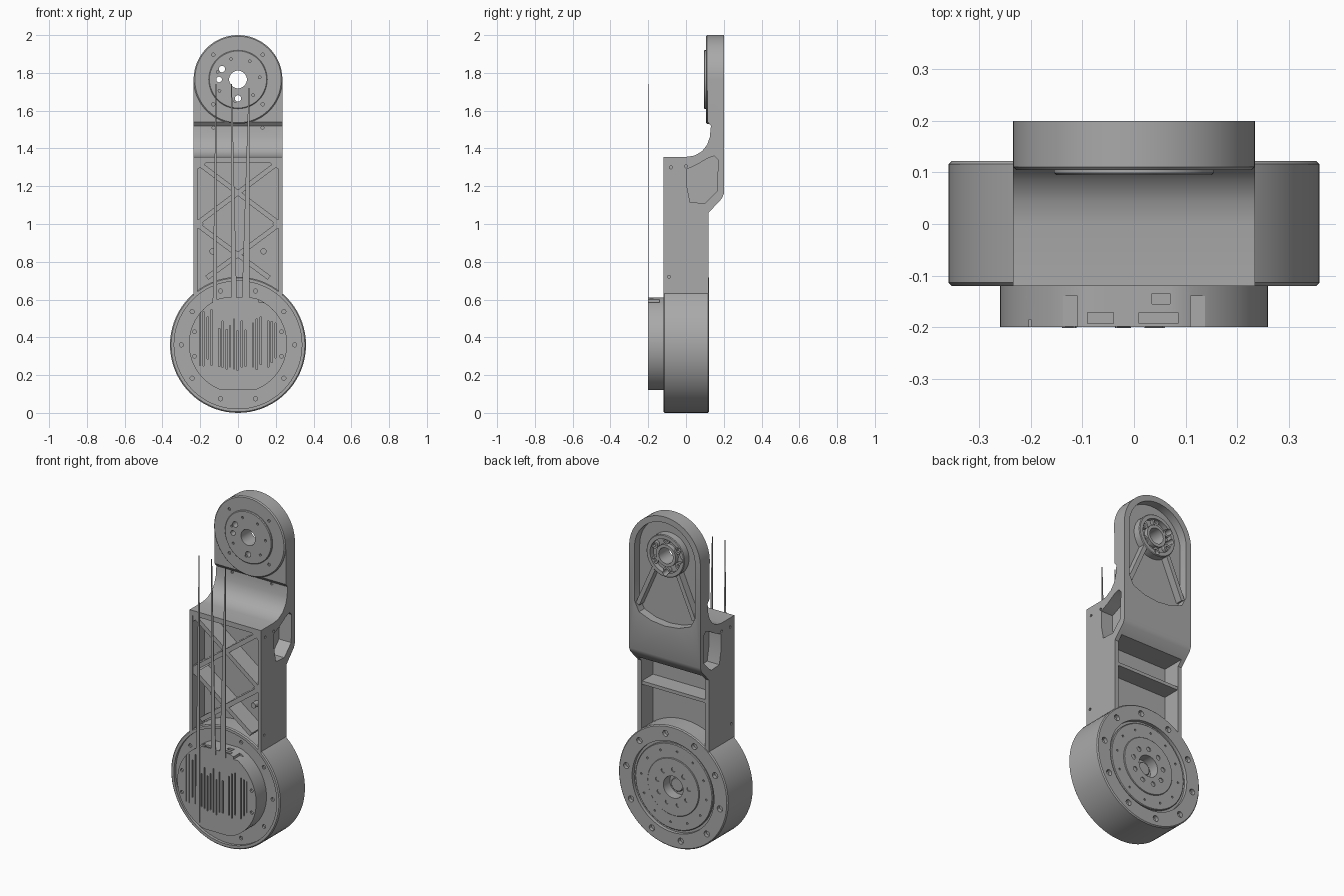
import bpy, bmesh, math, random

if "Cube" in bpy.data.objects:
    bpy.data.objects.remove(bpy.data.objects["Cube"])

grey = bpy.data.materials.new("machined_grey")
grey.use_nodes = True
COLOUR = (0.4, 0.4, 0.4, 1)
grey.diffuse_color = COLOUR
grey.node_tree.nodes["Principled BSDF"].inputs["Base Color"].default_value = COLOUR

DRUM_Z, HUB_Z, HALF = 0.36, 1.765, 0.235


def circle(x, z, r, n=48, start=0.0, sweep=2 * math.pi):
    steps = n if sweep > 6.28 else n - 1
    return [(x + r * math.cos(start + sweep * i / steps),
             z + r * math.sin(start + sweep * i / steps)) for i in range(n)]


def rect(x0, z0, x1, z1):
    return [(x0, z0), (x1, z0), (x1, z1), (x0, z1)]


def beam(a, b, w):
    dx, dz = b[0] - a[0], b[1] - a[1]
    k = w / 2 / math.hypot(dx, dz)
    ox, oz = -dz * k, dx * k
    return [(a[0] + ox, a[1] + oz), (a[0] - ox, a[1] - oz),
            (b[0] - ox, b[1] - oz), (b[0] + ox, b[1] + oz)]


def ring_of(n, z, radius, r, offset=0.0):
    return [circle(radius * math.cos(offset + math.tau * i / n),
                   z + radius * math.sin(offset + math.tau * i / n), r, 12) for i in range(n)]


def apply(obj, mod):
    bpy.context.view_layer.objects.active = obj
    bpy.ops.object.modifier_apply(modifier=mod.name)


def prism(name, polys, lo, hi, axis="y", bevel=0.0):
    """Extrude outlines along y (x, z outline) or along x (y, z outline)."""
    bm = bmesh.new()
    for pts in polys:
        def ring(d):
            return [bm.verts.new((u, d, v) if axis == "y" else (d, u, v)) for u, v in pts]
        a, b = ring(lo), ring(hi)
        bm.faces.new(a)
        bm.faces.new(b[::-1])
        for i in range(len(a)):
            j = (i + 1) % len(a)
            bm.faces.new((a[i], b[i], b[j], a[j]))
    bmesh.ops.recalc_face_normals(bm, faces=bm.faces)
    mesh = bpy.data.meshes.new(name)
    bm.to_mesh(mesh)
    bm.free()
    mesh.materials.append(grey)
    obj = bpy.data.objects.new(name, mesh)
    bpy.context.collection.objects.link(obj)
    if bevel:
        mod = obj.modifiers.new("edge", "BEVEL")
        mod.width, mod.segments, mod.limit_method = bevel, 1, "ANGLE"
        mod.angle_limit = math.radians(50)
        apply(obj, mod)
    return obj


def cut(obj, polys, lo, hi, axis="y", op="DIFFERENCE"):
    tool = prism("cutter", polys, lo, hi, axis)
    tool.hide_render = True
    mod = obj.modifiers.new("cut", "BOOLEAN")
    mod.operation, mod.solver, mod.object = op, "EXACT", tool
    apply(obj, mod)
    bpy.data.objects.remove(tool)


# Arm: side profile trimmed to a round-topped front outline
profile = [(-0.12, 0.5), (-0.12, 1.355), (0, 1.355), (0.045, 1.362), (0.085, 1.385),
           (0.112, 1.42), (0.126, 1.46), (0.132, 1.52), (0.115, 1.54), (0.115, 2.05),
           (0.2, 2.05), (0.2, 1.16), (0.19, 1.135), (0.12, 1.06), (0.12, 0.5)]
arm = prism("arm_body", [profile], -HALF, HALF, "x")
outline = circle(0, HUB_Z, HALF, 33, 0, math.pi) + [(-HALF, 0.45), (HALF, 0.45)]
cut(arm, [outline], -0.3, 0.3, op="INTERSECT")
cut(arm, [circle(0, DRUM_Z, 0.35)], -0.3, 0.3)

# Front and back bays in the lower arm, leaving a central web
cut(arm, [rect(-0.215, 0.4, 0.215, 1.325)], -0.2, -0.01)
cut(arm, [rect(-0.21, 0.4, 0.21, 1.09)], 0.01, 0.3)

# Side windows and small side holes
window = [(0.005, 1.29), (0.005, 1.2), (0.022, 1.115), (0.1, 1.11), (0.165, 1.175),
          (0.17, 1.34), (0.15, 1.36), (0.115, 1.348), (0.06, 1.315)]
holes = [circle(y, z, 0.008, 10) for y, z in ((-0.08, 1.3), (0, 1.305), (-0.09, 0.72))]
for side in (-1, 1):
    cut(arm, [window], side * 0.155, side * 0.3, "x")
    cut(arm, holes, side * 0.225, side * 0.3, "x")

# Back pocket around the upper hub
pocket = circle(0, HUB_Z, 0.2, 33, 0, math.pi) + [
    (-0.2, 1.45), (-0.17, 1.39), (-0.09, 1.36), (0, 1.35), (0.09, 1.36), (0.17, 1.39), (0.2, 1.45)]
cut(arm, [pocket], 0.15, 0.3)

# Upper hub: front boss, bearing disc and rear housing
boss = prism("upper_boss", [circle(0, HUB_Z, HALF, 64)], 0.105, 0.145, bevel=0.006)
disc = prism("bearing_disc", [circle(0, HUB_Z, 0.155)], 0.095, 0.13, bevel=0.004)
housing = prism("rear_hub", [circle(0, HUB_Z, 0.125)], 0.13, 0.196, bevel=0.004)
cut(housing, [circle(0, HUB_Z, 0.1)], 0.165, 0.3)
collar = prism("rear_hub_collar", [circle(0, HUB_Z, 0.065, 32)], 0.14, 0.19)
lugs = prism("rear_hub_lugs", ring_of(6, HUB_Z, 0.09, 0.022, 0.5), 0.15, 0.185)
cut(lugs, ring_of(6, HUB_Z, 0.09, 0.01, 0.5), 0.17, 0.3)
through = [circle(0, HUB_Z, 0.047, 32), circle(-0.085, 1.82, 0.017, 16),
           circle(-0.1, 1.765, 0.015, 16), circle(0, 1.665, 0.017, 16)]
for part in (arm, boss, disc, housing, collar, lugs):
    cut(part, through, -0.3, 0.3)
cut(disc, ring_of(7, HUB_Z, 0.115, 0.007, 0.1), 0.05, 0.105)
cut(boss, ring_of(4, HUB_Z, 0.185, 0.009, math.pi / 4), 0.05, 0.115)
cut(arm, [circle(x, 1.51, 0.008, 10) for x in (-0.13, 0.13)], 0.08, 0.14)

# Diverging ribs below the rear hub
prism("rear_hub_ribs", [beam((s * 0.075, 1.68), (s * 0.185, 1.43), 0.025) for s in (-1, 1)],
      0.145, 0.192)

# Crossed braces at the front, shelf at the back
for s, label in ((-1, "right"), (1, "left")):
    path = [(s * 0.22, 1.33), (-s * 0.22, 1.0), (s * 0.165, 0.715)]
    for i, level in enumerate(("upper", "lower")):
        prism(f"{level}_brace_{label}", [beam(path[i], path[i + 1], 0.026)], -0.115, 0)
    prism(f"screw_post_{label}", [circle(s * 0.135, 0.855, 0.016, 16)], -0.05, 0)
    prism(f"corner_gusset_{label}",
          [[(s * 0.22, 1.33), (s * 0.22, 1.285), (s * 0.16, 1.33)],
           [(s * 0.22, 1.03), (s * 0.22, 0.97), (s * 0.18, 1.0)]], -0.115, 0)
prism("rear_shelf", [rect(-0.212, 0.915, 0.212, 0.935)], 0, 0.115)

# Drum with recessed faces and bolt circles
drum = prism("drum", [circle(0, DRUM_Z, 0.36, 72)], -0.12, 0.122, bevel=0.006)
cut(drum, [circle(0, DRUM_Z, 0.338, 72)], -0.3, -0.103)
cut(drum, ring_of(10, DRUM_Z, 0.3, 0.011, 0), -0.3, -0.09)
cut(drum, [circle(0, DRUM_Z, 0.27, 64)], 0.102, 0.3)
cut(drum, ring_of(10, DRUM_Z, 0.312, 0.018, 0.15), 0.1, 0.3)

# Rear output flange
flange = prism("output_flange", [circle(0, DRUM_Z, 0.255, 64)], 0.09, 0.115, bevel=0.004)
cut(flange, ring_of(12, DRUM_Z, 0.215, 0.006, 0.1), 0.108, 0.3)
plate = prism("output_plate", [circle(0, DRUM_Z, 0.17)], 0.1, 0.121, bevel=0.003)
cut(plate, ring_of(9, DRUM_Z, 0.105, 0.014, 0.2), 0.108, 0.3)
for part in (drum, flange, plate):
    cut(part, [circle(0, DRUM_Z, 0.065, 32)], 0.06, 0.3)
prism("output_shaft", [circle(0, DRUM_Z, 0.04, 32)], 0.05, 0.085, bevel=0.004)

# Front controller puck with flat top and bottom
puck = prism("controller_puck", [[(x, min(0.61, max(0.12, z)))
             for x, z in circle(0, 0.365, 0.26, 64)]], -0.2, -0.095)
cut(puck, [rect(-0.3, 0.585, -0.11, 0.7), rect(0.11, 0.585, 0.3, 0.7)], -0.3, -0.14)
cut(puck, [rect(-0.09, 0.59, -0.04, 0.7), rect(0.01, 0.59, 0.085, 0.7)], -0.193, -0.172)
cut(puck, [rect(0.035, 0.59, 0.07, 0.7)], -0.155, -0.135)

# Vertical slots in the puck face
random.seed(4)
slots = []
for i in range(21):
    x = -0.2 + 0.02 * i
    if i in (13, 17):
        continue
    low = 0.2 if 4 < i < 16 else 0.24
    top = 0.57 if i < 5 else 0.51
    slots.append(rect(x - 0.004, low + random.uniform(0, 0.05),
                      x + random.uniform(0, 0.005), top - random.uniform(0, 0.08)))
cut(puck, slots, -0.3, -0.185)
cut(puck, [circle(s * 0.23, z, 0.01, 12) for s in (-1, 1) for z in (0.3, 0.43)], -0.3, -0.19)

# Slender tapering leads rising from the puck
leads = [[(-0.14, 0.15), (-0.112, 0.15), (-0.112, 0.6), (-0.114, 1.74), (-0.118, 1.74)],
         [(-0.037, 0.58), (-0.006, 0.58), (-0.032, 1.74), (-0.036, 1.74)],
         [(0.02, 0.58), (0.06, 0.58), (0.06, 1.72), (0.056, 1.72)]]
for pts, label in zip(leads, ("right", "middle", "left")):
    prism(f"lead_{label}", [pts], -0.202, -0.198)

# Smooth curved walls, keep sharp edges
bpy.ops.object.select_all(action="DESELECT")
for obj in bpy.context.scene.objects:
    if obj.type == "MESH":
        obj.select_set(True)
        bpy.context.view_layer.objects.active = obj
bpy.ops.object.shade_smooth_by_angle(angle=math.radians(30))
